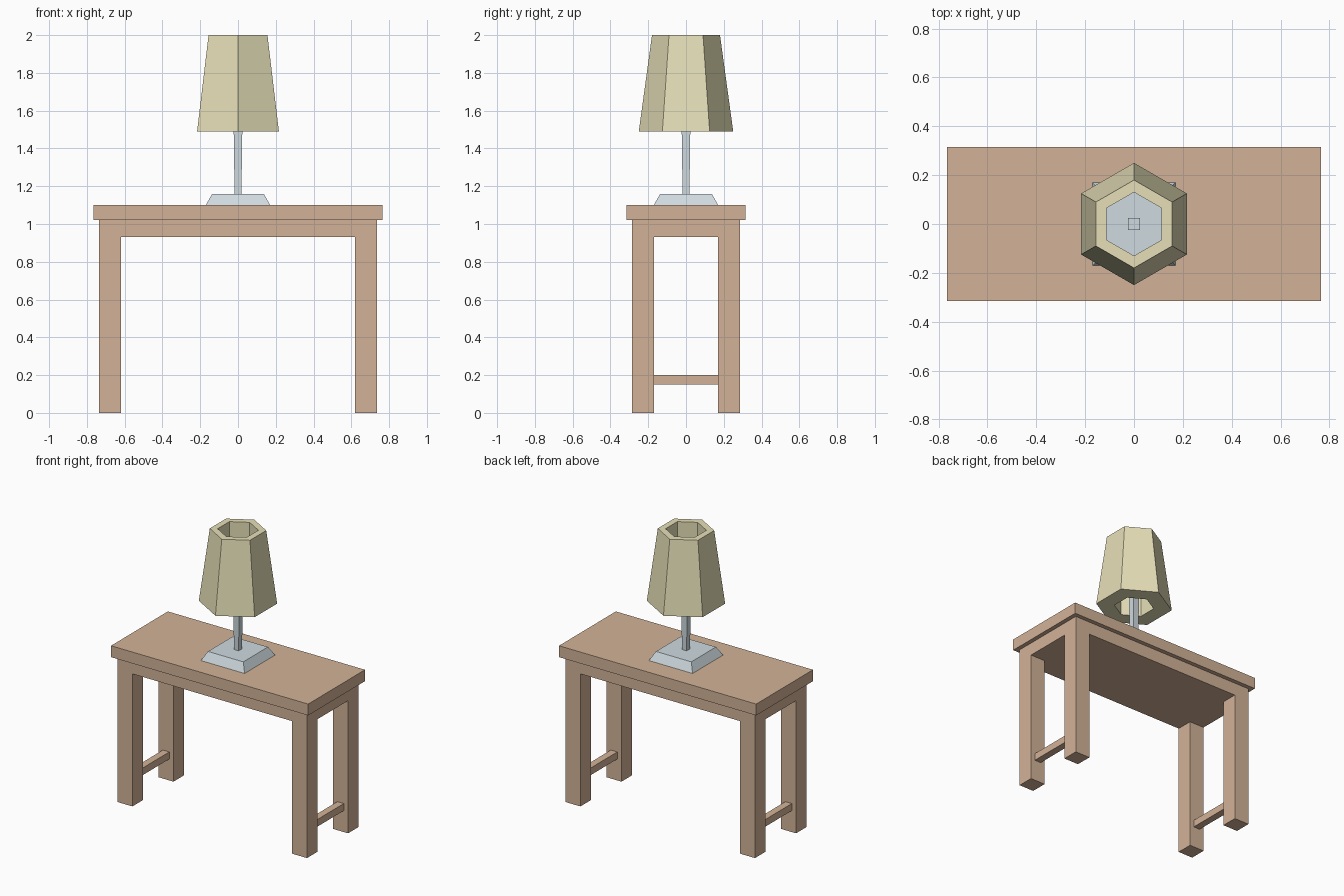
import bpy, bmesh, math
from mathutils import Matrix, Vector

if "Cube" in bpy.data.objects:
    bpy.data.objects.remove(bpy.data.objects["Cube"])


def material(name, color):
    mat = bpy.data.materials.new(name)
    mat.diffuse_color = (*color, 1)
    mat.use_nodes = True
    mat.node_tree.nodes["Principled BSDF"].inputs["Base Color"].default_value = mat.diffuse_color
    return mat


WOOD = material("wood", (0.65, 0.45, 0.31))
METAL = material("metal", (0.62, 0.70, 0.74))
FABRIC = material("fabric", (0.79, 0.74, 0.48))


def finish(name, bm, mat):
    bmesh.ops.recalc_face_normals(bm, faces=bm.faces)
    mesh = bpy.data.meshes.new(name)
    bm.to_mesh(mesh)
    bm.free()
    mesh.materials.append(mat)
    obj = bpy.data.objects.new(name, mesh)
    bpy.context.collection.objects.link(obj)
    return obj


def box_bm(x0, x1, y0, y1, z0, z1):
    bm = bmesh.new()
    center = Vector((x0 + x1, y0 + y1, z0 + z1)) / 2
    scale = Matrix.Diagonal((x1 - x0, y1 - y0, z1 - z0, 1))
    bmesh.ops.create_cube(bm, size=1, matrix=Matrix.Translation(center) @ scale)
    return bm


def square_frustum(name, half_low, half_high, z0, z1, mat):
    bm = bmesh.new()
    turn = Matrix.Translation((0, 0, (z0 + z1) / 2)) @ Matrix.Rotation(math.pi / 4, 4, 'Z')
    bmesh.ops.create_cone(bm, cap_ends=True, segments=4, depth=z1 - z0, matrix=turn,
                          radius1=half_low * math.sqrt(2), radius2=half_high * math.sqrt(2))
    return finish(name, bm, mat)


# Table top
finish("table_top", box_bm(-0.765, 0.765, -0.315, 0.315, 1.02, 1.10), WOOD)

# Frame: a slab cut at the leg lines, its corner cells pulled down into legs
bm = box_bm(-0.735, 0.735, -0.285, 0.285, 0.93, 1.02)
for axis, cut in (((1, 0, 0), 0.62), ((0, 1, 0), 0.17)):
    for side in (-1, 1):
        bmesh.ops.bisect_plane(bm, geom=bm.verts[:] + bm.edges[:] + bm.faces[:],
                               plane_co=Vector(axis) * cut * side, plane_no=axis)
bm.normal_update()
corners = []
for f in bm.faces:
    c = f.calc_center_median()
    if f.normal.z < -0.9 and abs(c.x) > 0.62 and abs(c.y) > 0.17:
        corners.append(f)
legs = bmesh.ops.extrude_discrete_faces(bm, faces=corners)["faces"]
bmesh.ops.translate(bm, vec=(0, 0, -0.93), verts=list({v for f in legs for v in f.verts}))
bmesh.ops.dissolve_limit(bm, angle_limit=0.01, verts=bm.verts[:], edges=bm.edges[:])
finish("table_frame", bm, WOOD)

# Side stretchers
for side, label in ((-1, "left"), (1, "right")):
    x = side * 0.677
    finish(label + "_stretcher", box_bm(x - 0.025, x + 0.025, -0.172, 0.172, 0.15, 0.20), WOOD)

# Lamp base and stem
square_frustum("lamp_base", 0.17, 0.137, 1.10, 1.16, METAL)
square_frustum("lamp_stem", 0.018, 0.025, 1.16, 1.65, METAL)

# Lampshade: tapered hexagon with a straight hexagonal bore
bm = bmesh.new()
rings = []
for radius, z in ((0.25, 1.49), (0.18, 2.0), (0.13, 2.0), (0.13, 1.49)):
    rings.append([bm.verts.new((radius * math.sin(i * math.pi / 3),
                                radius * math.cos(i * math.pi / 3), z)) for i in range(6)])
for r in range(4):
    a, b = rings[r], rings[(r + 1) % 4]
    for i in range(6):
        j = (i + 1) % 6
        bm.faces.new((a[i], a[j], b[j], b[i]))
finish("lampshade", bm, FABRIC)
